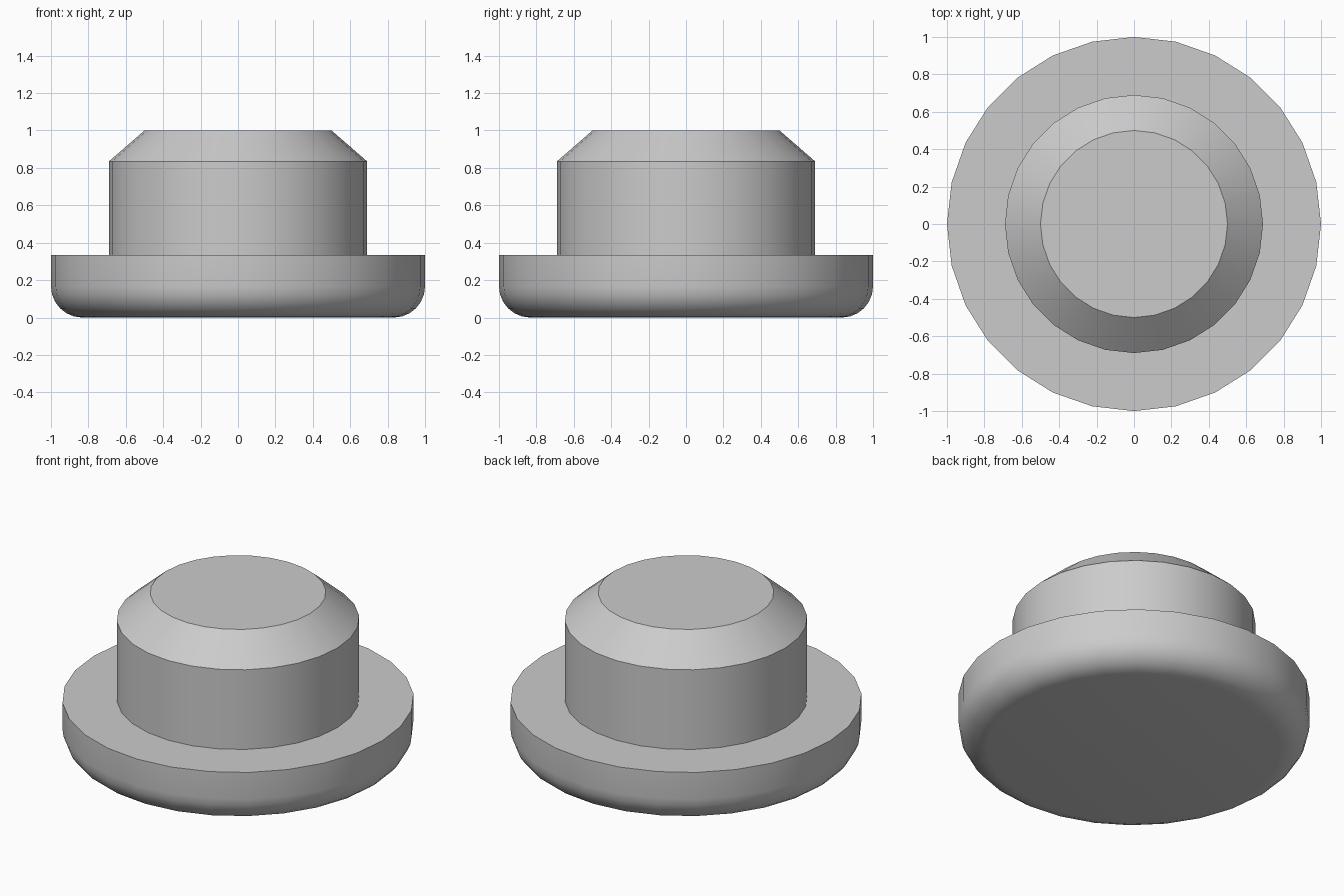
import bpy, bmesh
from math import sin, cos, pi

cube = bpy.data.objects.get("Cube")
if cube:
    bpy.data.objects.remove(cube, do_unlink=True)

SEGMENTS = 28
FILLET = 0.167
RIM = 1.0

grey = bpy.data.materials.new("plain grey")
grey.use_nodes = True
colour = (0.6, 0.6, 0.6, 1)
grey.diffuse_color = colour
grey.node_tree.nodes["Principled BSDF"].inputs["Base Color"].default_value = colour


def lathe(name, profile):
    """Revolve (radius, height) points around z, capping both ends."""
    bm = bmesh.new()
    rings = []
    for r, z in profile:
        angles = [2 * pi * i / SEGMENTS for i in range(SEGMENTS)]
        rings.append([bm.verts.new((r * cos(a), r * sin(a), z)) for a in angles])
    for low, high in zip(rings, rings[1:]):
        for i in range(SEGMENTS):
            j = (i + 1) % SEGMENTS
            bm.faces.new((low[i], low[j], high[j], high[i]))
    bm.faces.new(rings[0][::-1])
    bm.faces.new(rings[-1])
    mesh = bpy.data.meshes.new(name)
    bm.to_mesh(mesh)
    bm.free()
    mesh.materials.append(grey)
    obj = bpy.data.objects.new(name, mesh)
    bpy.context.collection.objects.link(obj)
    bpy.ops.object.select_all(action="DESELECT")
    obj.select_set(True)
    bpy.context.view_layer.objects.active = obj
    bpy.ops.object.shade_smooth_by_angle(angle=pi / 6)
    return obj


# One turned body: rounded flange, straight plug, chamfered top
steps = 6
arc = [k * pi / 2 / steps for k in range(steps + 1)]
flange = [(RIM - FILLET + FILLET * sin(a), FILLET - FILLET * cos(a)) for a in arc]
plug = [(RIM, 0.335), (0.69, 0.335), (0.69, 0.835), (0.5, 1.0)]
lathe("flanged_plug", flange + plug)
